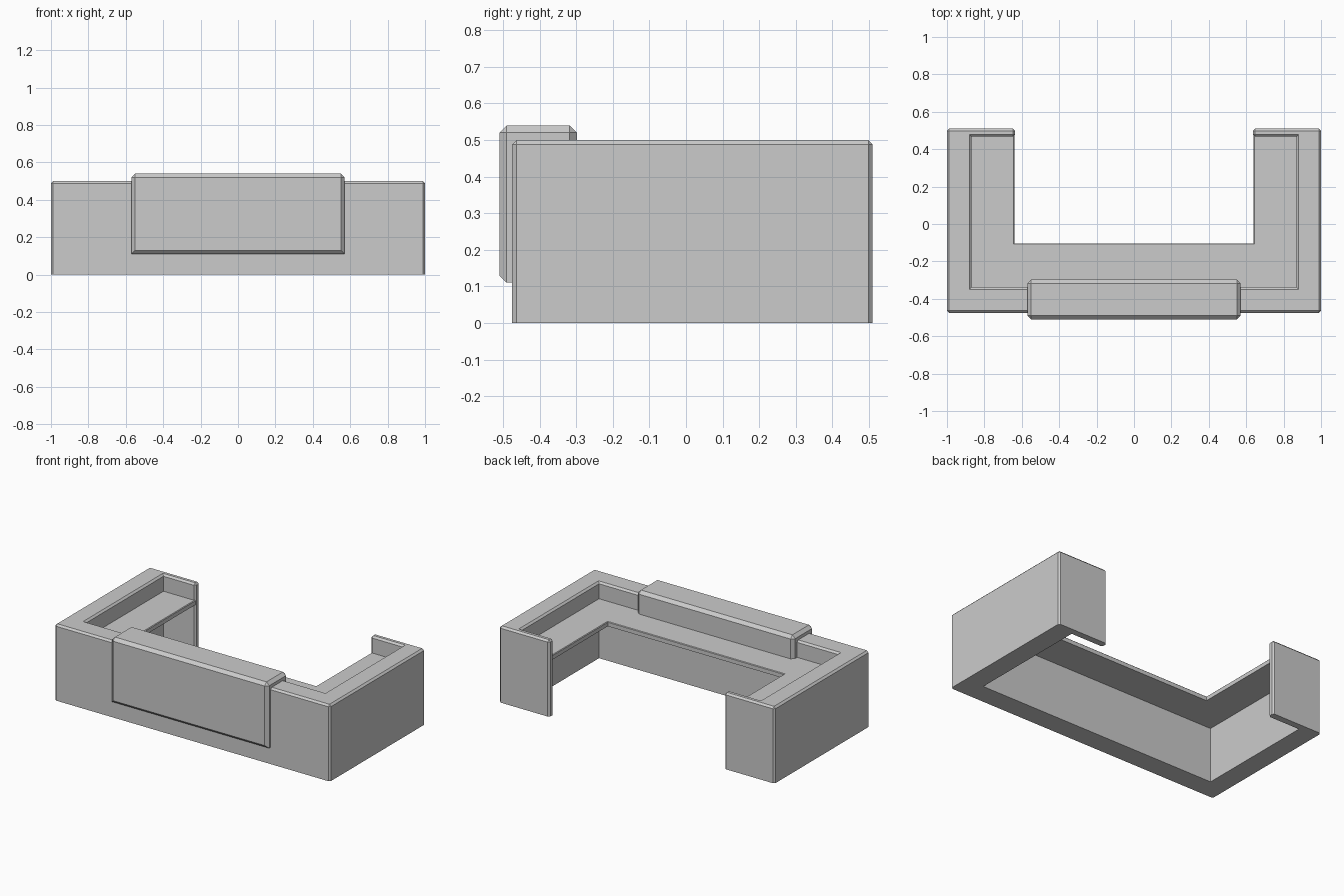
import bpy, bmesh
from mathutils import Vector

if "Cube" in bpy.data.objects:
    bpy.data.objects.remove(bpy.data.objects["Cube"])


def extrude_profile(name, points, direction, width, pick_edges):
    """Extrude a closed 3D outline and chamfer the edges chosen by pick_edges."""
    bm = bmesh.new()
    face = bm.faces.new([bm.verts.new(p) for p in points])
    result = bmesh.ops.extrude_face_region(bm, geom=[face], use_keep_orig=True)
    moved = [v for v in result["geom"] if isinstance(v, bmesh.types.BMVert)]
    bmesh.ops.translate(bm, verts=moved, vec=Vector(direction))
    bmesh.ops.recalc_face_normals(bm, faces=bm.faces)
    edges = [e for e in bm.edges if pick_edges(e)]
    bmesh.ops.bevel(bm, geom=edges, offset=width, segments=1,
                    affect='EDGES', clamp_overlap=True)
    bmesh.ops.recalc_face_normals(bm, faces=bm.faces)
    mesh = bpy.data.meshes.new(name)
    bm.to_mesh(mesh)
    bm.free()
    obj = bpy.data.objects.new(name, mesh)
    bpy.context.collection.objects.link(obj)
    return obj


def mirrored(half, z):
    """Complete a symmetric outline from its right half."""
    return [(x, y, z) for x, y in half] + [(-x, y, z) for x, y in reversed(half)]


# Outer wall with returned end panels; chamfered top rim and outside corners
def wall_edges(e):
    a, b = e.verts
    top = a.co.z > 0.49 and b.co.z > 0.49
    upright = abs(a.co.z - b.co.z) > 0.1
    return top or (upright and e.is_convex)


wall_half = [(1.0, -0.475), (1.0, 0.51), (0.635, 0.51), (0.635, 0.467),
             (0.868, 0.467), (0.868, -0.338)]
extrude_profile("counter_wall", mirrored(wall_half, 0), (0, 0, 0.5), 0.012, wall_edges)

# U-shaped work surface, tucked slightly into the wall
desk_half = [(0.875, -0.345), (0.875, 0.475), (0.64, 0.475), (0.64, -0.103)]
extrude_profile("work_surface", mirrored(desk_half, 0.36), (0, 0, 0.03), 0.004,
                lambda e: all(v.co.z > 0.38 for v in e.verts))


# Raised front panel hooked over the wall
def panel_edges(e):
    def outer(v):
        return v.co.y < -0.505 or v.co.z > 0.535 or v.co.y > -0.305
    a, b = e.verts
    along_x = abs(a.co.x - b.co.x) > 0.1
    if along_x:
        return a.co.y < -0.505 or a.co.z > 0.535
    return outer(a) and outer(b)


panel = [(-0.51, 0.11), (-0.51, 0.54), (-0.298, 0.54), (-0.298, 0.375),
         (-0.345, 0.375), (-0.345, 0.49), (-0.465, 0.49), (-0.465, 0.11)]
extrude_profile("front_panel", [(-0.57, y, z) for y, z in panel],
                (1.14, 0, 0), 0.02, panel_edges)
